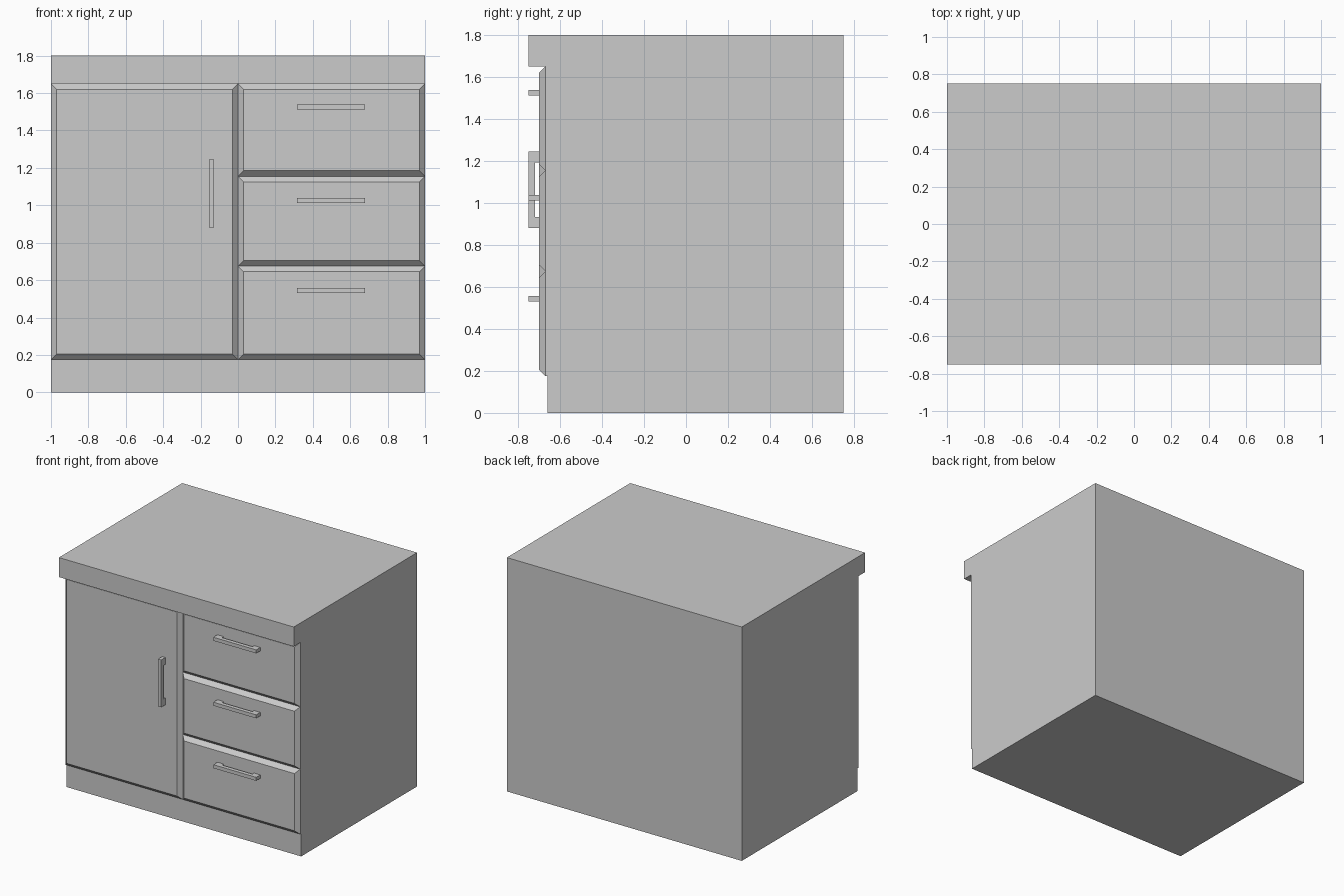
import bpy
import bmesh

cube = bpy.data.objects.get("Cube")
if cube:
    bpy.data.objects.remove(cube, do_unlink=True)

grey = bpy.data.materials.new("plain grey")
grey.use_nodes = True
color = (0.6, 0.6, 0.6, 1)
grey.diffuse_color = color
grey.node_tree.nodes["Principled BSDF"].inputs["Base Color"].default_value = color

BACK, CARCASS, RIM, FACE, OUTER = 0.75, -0.66, -0.67, -0.70, -0.75
BASE_TOP, COUNTER = 0.175, 1.65


def finish(name, bm):
    bmesh.ops.recalc_face_normals(bm, faces=bm.faces)
    mesh = bpy.data.meshes.new(name)
    bm.to_mesh(mesh)
    bm.free()
    mesh.materials.append(grey)
    obj = bpy.data.objects.new(name, mesh)
    bpy.context.collection.objects.link(obj)
    return obj


def extrude(name, profile, axis, start, end):
    """Extrude a closed (across, along) outline; axis 'x' or 'z'."""
    bm = bmesh.new()
    place = {"x": lambda y, a: (start, y, a), "z": lambda y, a: (a, y, start)}[axis]
    face = bm.faces.new([bm.verts.new(place(y, a)) for y, a in profile])
    move = (end - start, 0, 0) if axis == "x" else (0, 0, end - start)
    new = bmesh.ops.extrude_face_region(bm, geom=[face])["geom"]
    verts = [v for v in new if isinstance(v, bmesh.types.BMVert)]
    bmesh.ops.translate(bm, verts=verts, vec=move)
    return finish(name, bm)


def panel(name, x0, x1, z0, z1, inset=0.03):
    """Front panel with a chamfered border."""
    bm = bmesh.new()
    rings = []
    for y, d in ((CARCASS, 0), (RIM, 0), (FACE, inset)):
        corners = ((x0 + d, z0 + d), (x1 - d, z0 + d), (x1 - d, z1 - d), (x0 + d, z1 - d))
        rings.append([bm.verts.new((x, y, z)) for x, z in corners])
    for a, b in zip(rings, rings[1:]):
        for i in range(4):
            j = (i + 1) % 4
            bm.faces.new((a[i], a[j], b[j], b[i]))
    bm.faces.new(rings[0])
    bm.faces.new(rings[-1])
    return finish(name, bm)


def handle(name, axis, centre, start, length=0.365, width=0.027):
    """Bracket-shaped pull: a bar on two short posts."""
    end, post, inner = start + length, 0.053, -0.72
    outline = [(FACE, start), (OUTER, start), (OUTER, end), (FACE, end),
               (FACE, end - post), (inner, end - post),
               (inner, start + post), (FACE, start + post)]
    return extrude(name, outline, axis, centre - width / 2, centre + width / 2)


# Cabinet body with overhanging worktop
extrude("cabinet_body", [(BACK, 0), (CARCASS, 0), (CARCASS, COUNTER), (OUTER, COUNTER),
                         (OUTER, 1.8), (BACK, 1.8)], "x", -1, 1)

# Door and its upright handle
panel("door", -1, 0, BASE_TOP, COUNTER)
handle("door_handle", "x", -0.142, 0.88)

# Three drawers with level handles
levels = [BASE_TOP, 0.675, 1.155, COUNTER]
names = ["bottom", "middle", "top"]
for name, low, high, grip in zip(names, levels, levels[1:], (0.544, 1.025, 1.525)):
    panel(name + "_drawer", 0, 1, low, high)
    handle(name + "_drawer_handle", "z", grip, 0.315)
